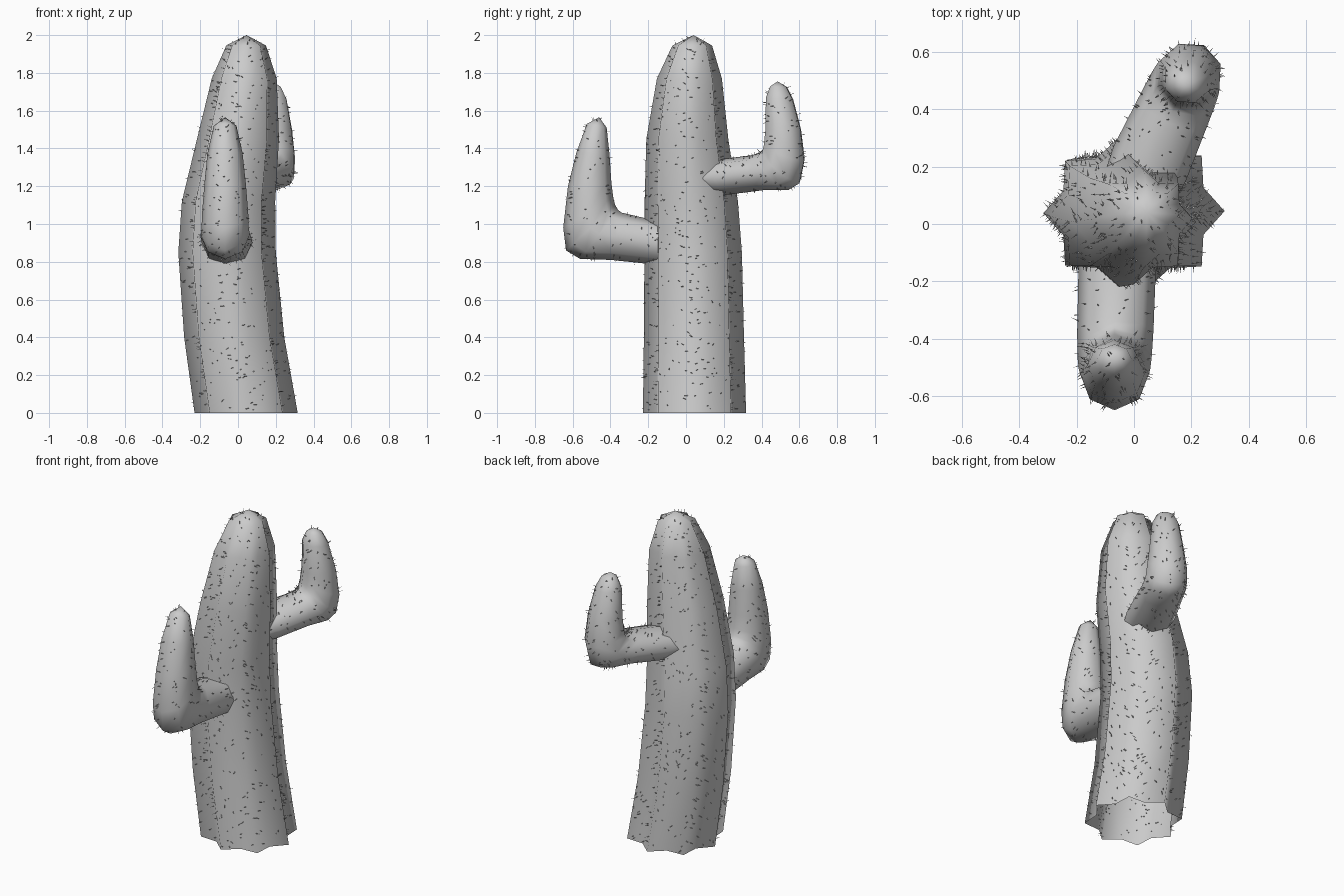
import bpy, bmesh, math, random
from mathutils import Vector

if "Cube" in bpy.data.objects:
    bpy.data.objects.remove(bpy.data.objects["Cube"])

random.seed(4)


def make_object(name, verts, faces, smooth=True):
    mesh = bpy.data.meshes.new(name)
    mesh.from_pydata(verts, [], faces)
    bm = bmesh.new()
    bm.from_mesh(mesh)
    bmesh.ops.recalc_face_normals(bm, faces=bm.faces)
    bm.to_mesh(mesh)
    bm.free()
    for p in mesh.polygons:
        p.use_smooth = smooth
    obj = bpy.data.objects.new(name, mesh)
    bpy.context.collection.objects.link(obj)
    return obj


def skin(name, rings, tip):
    """Join equal-sized rings into a tube that is open below and closed by a tip."""
    n = len(rings[0])
    verts = [v for ring in rings for v in ring] + [tip]
    faces = [(r * n + i, r * n + (i + 1) % n, (r + 1) * n + (i + 1) % n, (r + 1) * n + i)
             for r in range(len(rings) - 1) for i in range(n)]
    last = (len(rings) - 1) * n
    faces += [(last + i, last + (i + 1) % n, len(verts) - 1) for i in range(n)]
    return make_object(name, verts, faces)


def make_arm(name, pairs, tip, center_x, direction):
    """Each pair is inner (y, z), outer (y, z) and half width across the arm."""
    d = Vector((*direction, 0)).normalized()
    side = Vector((d.y, -d.x, 0))
    rings = []
    for y1, z1, y2, z2, width in pairs:
        cy = (y1 + y2) / 2
        center = Vector((center_x(cy), cy, (z1 + z2) / 2))
        half = d * ((y2 - y1) / 2) + Vector((0, 0, (z2 - z1) / 2))
        rings.append([center + half * math.cos(a) + side * width * math.sin(a)
                      for a in (math.tau * i / 8 for i in range(8))])
    return skin(name, rings, Vector((center_x(tip[0]), *tip)))


# Trunk: bent tube with eight sharp ribs (center x, center y, z, rib radius)
trunk_rings = []
for cx, cy, z, r in [(.043, .045, 0, .273), (-.02, .042, .4, .265), (-.058, .038, .85, .258),
                     (-.05, .028, 1.12, .247), (0, .007, 1.45, .217),
                     (.033, .018, 1.77, .172), (.043, .033, 1.945, .105)]:
    trunk_rings.append([(cx + r * k * math.cos(a), cy + r * k * math.sin(a), z)
                        for a, k in ((math.tau * i / 16, .79 if i % 2 else 1)
                                     for i in range(16))])
trunk = skin("trunk", trunk_rings, (.045, .04, 2.0))

# Front arm
front_arm = make_arm("front_arm", [
    (-.05, 1.0, -.05, .78, .13), (-.17, 1.02, -.16, .785, .135),
    (-.34, 1.06, -.4, .81, .133), (-.36, 1.075, -.56, .815, .13),
    (-.375, 1.1, -.635, .86, .125), (-.385, 1.14, -.65, .98, .122),
    (-.395, 1.22, -.625, 1.2, .11), (-.405, 1.37, -.58, 1.38, .093),
    (-.42, 1.51, -.525, 1.53, .06)], (-.46, 1.565),
    lambda y: -.06 + .03 * (y + .2) if y > -.5 else -.068, (0, 1))

# Back arm, swung to the right
back_arm = make_arm("back_arm", [
    (.05, 1.3, .05, 1.16, .12), (.2, 1.345, .22, 1.155, .14),
    (.35, 1.365, .42, 1.18, .13), (.385, 1.38, .55, 1.18, .125),
    (.4, 1.4, .61, 1.215, .12), (.405, 1.43, .635, 1.33, .115),
    (.415, 1.5, .615, 1.5, .1), (.42, 1.67, .57, 1.66, .08),
    (.445, 1.73, .535, 1.725, .05)], (.485, 1.755),
    lambda y: .095 + .45 * (y - .3), (.43, .9))


# Spines: thin three-sided needles scattered evenly over the skin
def scatter_spines(name, body, count, skip_faces=0):
    polys = list(body.data.polygons)[skip_faces:]
    verts, faces = [], []
    for p in random.choices(polys, weights=[q.area for q in polys], k=count):
        c = [body.data.vertices[i].co for i in p.vertices]
        u, v = random.random(), random.random()
        if len(c) == 4:
            pos = c[0].lerp(c[1], u).lerp(c[3].lerp(c[2], u), v)
        else:
            pos = c[2].lerp(c[0].lerp(c[1], u), math.sqrt(v))
        if pos.z < .015:
            continue
        tilt = Vector([random.uniform(-.3, .3) for _ in range(3)])
        n = (p.normal + tilt).normalized()
        s = n.orthogonal().normalized()
        t = n.cross(s)
        b = len(verts)
        verts += [pos - n * .004 + (s * math.cos(a) + t * math.sin(a)) * .003
                  for a in (0, math.tau / 3, math.tau * 2 / 3)]
        verts.append(pos + n * random.uniform(.016, .028))
        faces += [(b, b + 1, b + 3), (b + 1, b + 2, b + 3), (b + 2, b, b + 3)]
    make_object(name, verts, faces, smooth=False)


scatter_spines("trunk_spines", trunk, 850)
scatter_spines("front_arm_spines", front_arm, 170, 8)
scatter_spines("back_arm_spines", back_arm, 170, 8)
